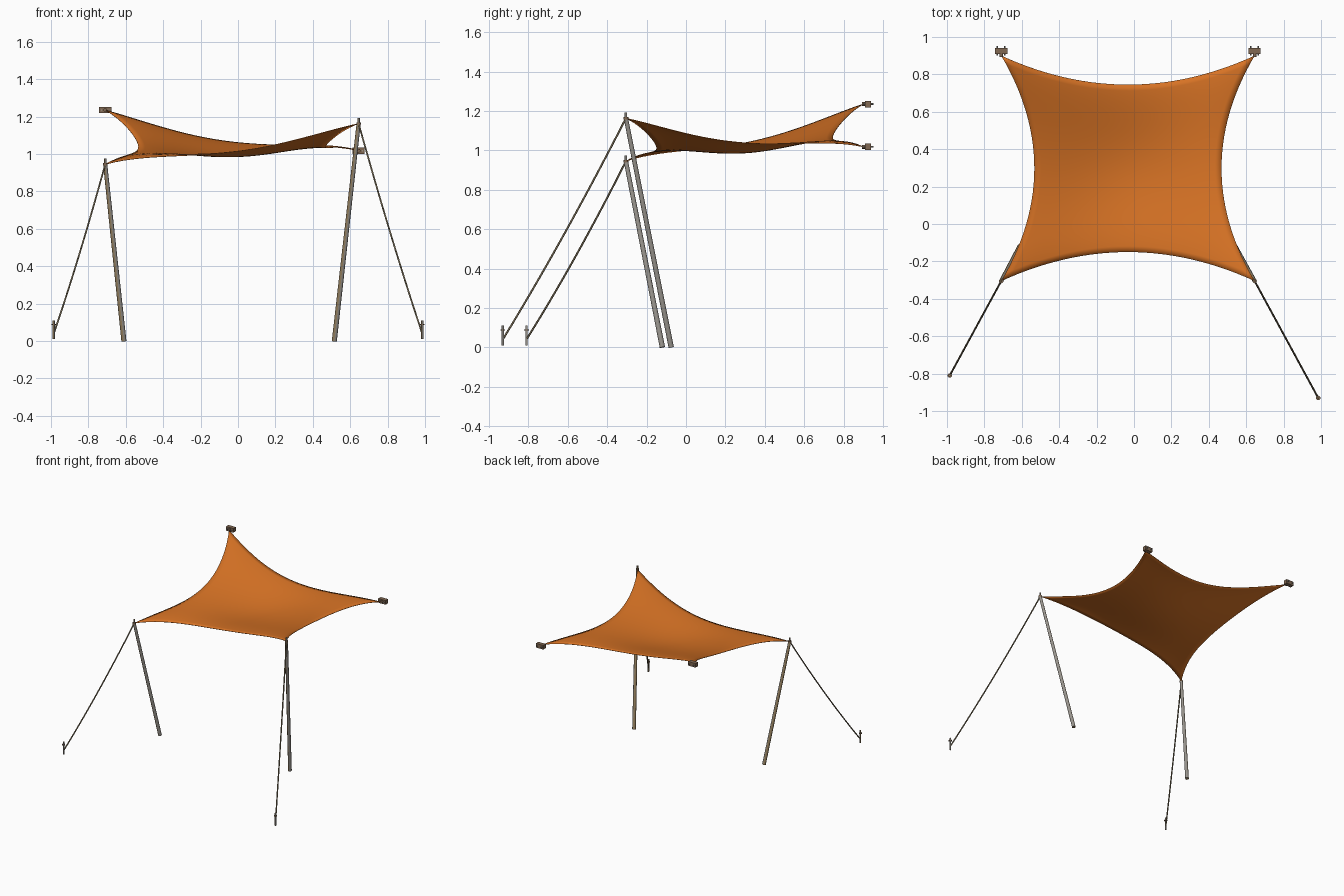
import bpy, bmesh
from mathutils import Vector

cube = bpy.data.objects.get("Cube")
if cube:
    bpy.data.objects.remove(cube, do_unlink=True)


def material(name, rgb):
    m = bpy.data.materials.new(name)
    m.use_nodes = True
    m.diffuse_color = (*rgb, 1)
    bsdf = next(n for n in m.node_tree.nodes if n.type == 'BSDF_PRINCIPLED')
    bsdf.inputs["Base Color"].default_value = (*rgb, 1)
    return m


ORANGE = material("orange cloth", (0.68, 0.17, 0.018))
TAN = material("weathered tan", (0.32, 0.23, 0.12))
GREY = material("weathered grey", (0.32, 0.3, 0.27))
BROWN = material("bracket brown", (0.22, 0.14, 0.085))
ROPE = material("rope olive", (0.2, 0.16, 0.095))


def finish(bm, name, *mats):
    mesh = bpy.data.meshes.new(name)
    bm.to_mesh(mesh)
    bm.free()
    for m in mats:
        mesh.materials.append(m)
    ob = bpy.data.objects.new(name, mesh)
    bpy.context.collection.objects.link(ob)
    return ob


def rod(name, a, b, r1, r2, sides, *mats):
    """Straight tapered rod from a to b; a second material covers its +x side."""
    a, b = Vector(a), Vector(b)
    bm = bmesh.new()
    bmesh.ops.create_cone(bm, cap_ends=True, segments=sides, radius1=r1,
                          radius2=r2, depth=(b - a).length)
    turn = Vector((0, 0, 1)).rotation_difference(b - a).to_matrix()
    bmesh.ops.rotate(bm, matrix=turn, verts=bm.verts)
    bmesh.ops.translate(bm, vec=(a + b) / 2, verts=bm.verts)
    bm.normal_update()
    for f in bm.faces:
        f.smooth = len(f.verts) == 4
        f.material_index = int(len(mats) > 1 and f.normal.x > 0.2)
    return finish(bm, name, *mats)


def box(name, centre, size, mat):
    bm = bmesh.new()
    bmesh.ops.create_cube(bm, size=1)
    bmesh.ops.scale(bm, vec=size, verts=bm.verts)
    bmesh.ops.translate(bm, vec=centre, verts=bm.verts)
    return finish(bm, name, mat)


def rope(name, a, b, sag, radius):
    curve = bpy.data.curves.new(name, 'CURVE')
    curve.dimensions = '3D'
    curve.bevel_depth = radius
    curve.bevel_resolution = 1
    curve.use_fill_caps = True
    spline = curve.splines.new('POLY')
    n = 14
    spline.points.add(n)
    for i, p in enumerate(spline.points):
        t = i / n
        co = Vector(a).lerp(Vector(b), t) - Vector((0, 0, 4 * sag * t * (1 - t)))
        p.co = (*co, 1)
    curve.materials.append(ROPE)
    ob = bpy.data.objects.new(name, curve)
    bpy.context.collection.objects.link(ob)


# Sail: twisted sheet with edges curving inwards and a soft sag
X0, X1, Y0, Y1 = -0.71, 0.645, -0.305, 0.9
FL, FR, BL, BR = 0.945, 1.163, 1.235, 1.018
N = 28


def hump(t):
    return 4 * t * (1 - t)


def sail_point(u, v):
    x = X0 + (X1 - X0) * u + 0.177 * hump(v) * (1 - 2 * u)
    y = Y0 + (Y1 - Y0) * v + 0.155 * hump(u) * (1 - 2 * v)
    s, t = (x - X0) / (X1 - X0), (y - Y0) / (Y1 - Y0)
    z = (FL * (1 - s) + FR * s) * (1 - t) + (BL * (1 - s) + BR * s) * t
    return x, y, z - 0.052 * (hump(u) ** 2 + hump(v) ** 2)


bm = bmesh.new()
grid = [[bm.verts.new(sail_point(i / N, j / N)) for i in range(N + 1)]
        for j in range(N + 1)]
for j in range(N):
    for i in range(N):
        f = bm.faces.new((grid[j][i], grid[j][i + 1],
                          grid[j + 1][i + 1], grid[j + 1][i]))
        f.smooth = True
sail = finish(bm, "sail", ORANGE)
thick = sail.modifiers.new("thickness", 'SOLIDIFY')
thick.thickness = 0.003
thick.offset = 0

# Leaning posts with top pins, guy ropes and ground stakes
sides = (("right_hand", (0.645, Y0, FR), (0.515, -0.075, 0), (0.985, -0.93)),
         ("left_hand", (-0.71, Y0, FL), (-0.61, -0.12, 0), (-0.985, -0.81)))
for name, top, foot, (sx, sy) in sides:
    tx, ty, tz = top
    rod(name + "_post", foot, top, 0.0135, 0.011, 12, TAN, GREY)
    rod(name + "_post_pin", (tx, ty, tz - 0.01), (tx, ty, tz + 0.03),
        0.006, 0.006, 8, TAN, GREY)
    rod(name + "_post_collar", (tx, ty, tz - 0.006), (tx, ty, tz + 0.006),
        0.012, 0.012, 12, BROWN)
    rope(name + "_guy_rope", top, (sx, sy, 0.04), 0.025, 0.005)
    rod(name + "_stake", (sx, sy, 0.01), (sx, sy, 0.11), 0.006, 0.006, 8, TAN, GREY)
    rod(name + "_stake_disc", (sx, sy, 0.085), (sx, sy, 0.091),
        0.012, 0.012, 10, BROWN)

# Wall brackets with two bolts and an eye holding each rear corner
for name, x, z in (("left_hand", X0, BL), ("right_hand", X1, BR)):
    box(name + "_bracket", (x, 0.924, z), (0.065, 0.032, 0.033), BROWN)
    rod(name + "_bracket_eye", (x, 0.893, z), (x, 0.91, z), 0.01, 0.01, 10, BROWN)
    for dx in (-0.02, 0.02):
        rod(name + "_bolt", (x + dx, 0.9, z), (x + dx, 0.953, z),
            0.004, 0.004, 8, GREY)
